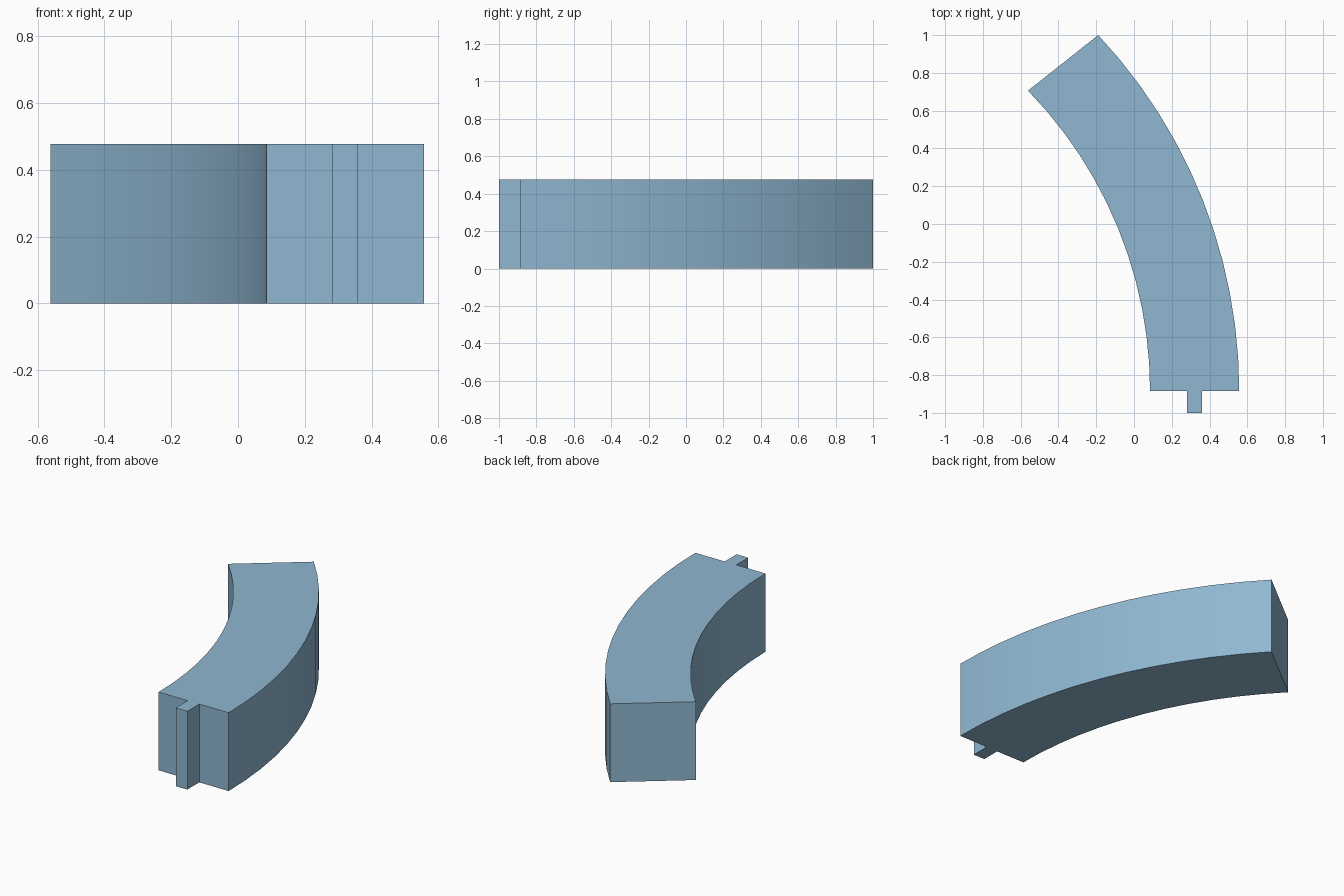
import bpy, bmesh, math

if "Cube" in bpy.data.objects:
    bpy.data.objects.remove(bpy.data.objects["Cube"])

HEIGHT = 0.477
CX, CY = -2.197, -0.885          # centre of the curve
R_IN, R_OUT = 2.282, 2.754
SEGMENTS = 12

blue = bpy.data.materials.new("soft blue")
blue.diffuse_color = (0.275, 0.474, 0.638, 1)
blue.use_nodes = True
blue.node_tree.nodes["Principled BSDF"].inputs["Base Color"].default_value = blue.diffuse_color


def arc(radius, end_deg):
    pts = []
    for i in range(SEGMENTS + 1):
        a = math.radians(end_deg) * i / SEGMENTS
        pts.append((CX + radius * math.cos(a), CY + radius * math.sin(a)))
    return pts


# Plan outline: outer arc, inner arc back, then the tab on the straight end
outline = arc(R_OUT, 43.2) + arc(R_IN, 44.2)[::-1]
outline += [(0.281, CY), (0.281, -1.0), (0.359, -1.0), (0.359, CY)]

# Curved block with end tab, raised from the outline
bm = bmesh.new()
base = bm.faces.new([bm.verts.new((x, y, 0)) for x, y in outline])
top = bmesh.ops.extrude_face_region(bm, geom=[base], use_keep_orig=True)
bmesh.ops.translate(bm, vec=(0, 0, HEIGHT),
                    verts=[g for g in top["geom"] if isinstance(g, bmesh.types.BMVert)])
bmesh.ops.recalc_face_normals(bm, faces=bm.faces)
mesh = bpy.data.meshes.new("curved_block")
bm.to_mesh(mesh)
bm.free()
mesh.materials.append(blue)
block = bpy.data.objects.new("curved_block", mesh)
bpy.context.collection.objects.link(block)

# Smooth curved walls, sharp corners
bpy.context.view_layer.objects.active = block
block.select_set(True)
bpy.ops.object.shade_smooth_by_angle(angle=math.radians(30))
